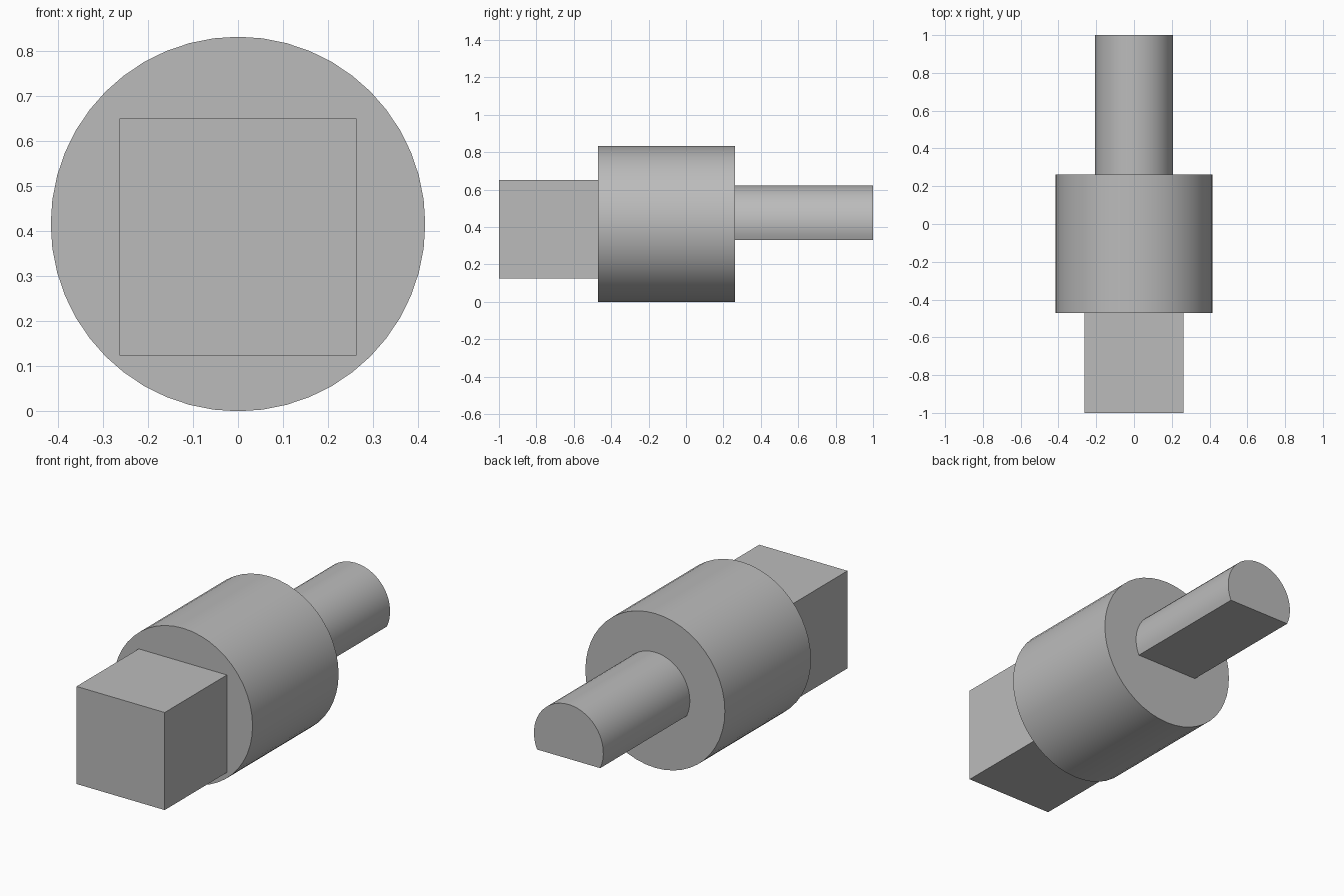
import bpy
import bmesh
from math import asin, cos, pi, radians, sin

cube = bpy.data.objects.get("Cube")
if cube:
    bpy.data.objects.remove(cube, do_unlink=True)

AXIS_Z = 0.416

metal = bpy.data.materials.new("plain_grey")
metal.use_nodes = True
GREY = (0.5, 0.5, 0.5, 1)
metal.diffuse_color = GREY
metal.node_tree.nodes["Principled BSDF"].inputs["Base Color"].default_value = GREY


def extrude_profile(name, points, y0, y1):
    """Extrude a closed (x, z) outline along y into a capped solid."""
    bm = bmesh.new()
    face = bm.faces.new([bm.verts.new((x, y0, z)) for x, z in points])
    new = bmesh.ops.extrude_face_region(bm, geom=[face])["geom"]
    verts = [v for v in new if isinstance(v, bmesh.types.BMVert)]
    bmesh.ops.translate(bm, verts=verts, vec=(0, y1 - y0, 0))
    bmesh.ops.recalc_face_normals(bm, faces=bm.faces)
    mesh = bpy.data.meshes.new(name)
    bm.to_mesh(mesh)
    bm.free()
    mesh.materials.append(metal)
    obj = bpy.data.objects.new(name, mesh)
    bpy.context.collection.objects.link(obj)
    bpy.ops.object.select_all(action="DESELECT")
    obj.select_set(True)
    bpy.context.view_layer.objects.active = obj
    bpy.ops.object.shade_smooth_by_angle(angle=radians(30))
    return obj


def arc(radius, start, end, count):
    """Points from start to end angle, both ends included."""
    angles = [start + (end - start) * i / (count - 1) for i in range(count)]
    return [(radius * cos(a), AXIS_Z + radius * sin(a)) for a in angles]


# Square drive block at the front
half, low, high = 0.263, 0.124, 0.65
extrude_profile("square_drive",
                [(-half, low), (half, low), (half, high), (-half, high)],
                -1.0, -0.47)

# Round collar in the middle
extrude_profile("collar", arc(0.416, 0, 2 * pi, 49)[:-1], -0.47, 0.263)

# Shaft at the back, with a flat along its underside
shaft_radius = 0.207
flat = asin((AXIS_Z - 0.33) / shaft_radius)
extrude_profile("flatted_shaft", arc(shaft_radius, -flat, pi + flat, 33),
                0.263, 1.0)
